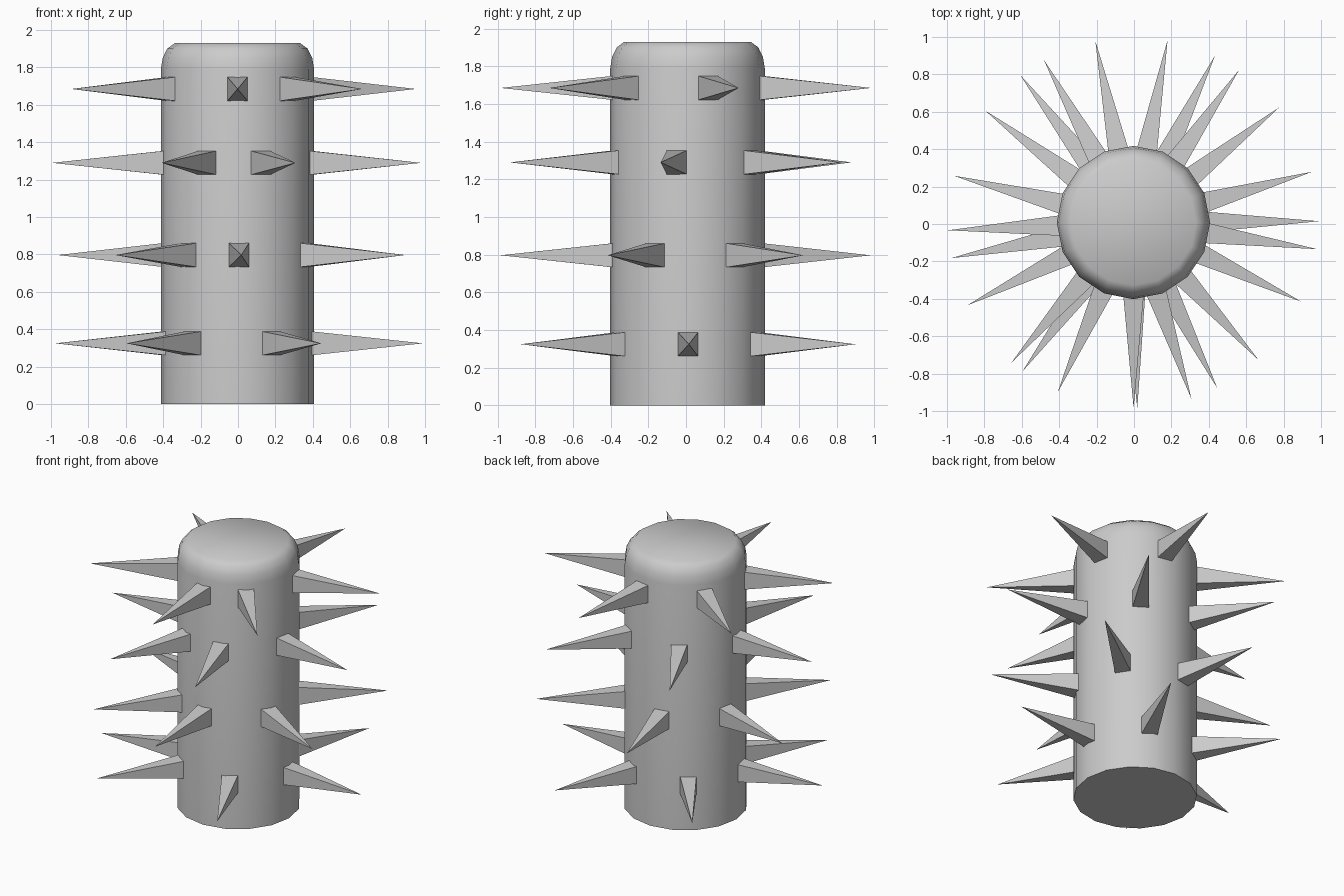
import bpy, bmesh
from math import radians, sin, cos, pi

if "Cube" in bpy.data.objects:
    bpy.data.objects.remove(bpy.data.objects["Cube"])

CX, CY = -0.003, 0.008   # axis of the column
SIDES = 16

# column: 16-sided post with a rounded top, revolved from a profile
profile = [(0.41, 0.0), (0.41, 1.79), (0.40, 1.85), (0.376, 1.90), (0.335, 1.93)]
bm = bmesh.new()
rings = [[bm.verts.new((r * cos(2 * pi * i / SIDES), r * sin(2 * pi * i / SIDES), z))
          for i in range(SIDES)] for r, z in profile]
for a, b in zip(rings, rings[1:]):
    for i in range(SIDES):
        j = (i + 1) % SIDES
        bm.faces.new((a[i], a[j], b[j], b[i]))
bm.faces.new(rings[0][::-1])
bm.faces.new(rings[-1])
mesh = bpy.data.meshes.new("column")
bm.to_mesh(mesh)
bm.free()
column = bpy.data.objects.new("column", mesh)
column.location = (CX, CY, 0)
bpy.context.collection.objects.link(column)
bpy.context.view_layer.objects.active = column
column.select_set(True)
bpy.ops.object.shade_smooth_by_angle(angle=radians(40))

# spike: flat-faced four-sided pyramid pointing along +x, shared by all copies
bm = bmesh.new()
base = [bm.verts.new((0.385, y, z)) for y, z in
        ((-0.055, -0.065), (0.055, -0.065), (0.055, 0.065), (-0.055, 0.065))]
tip = bm.verts.new((0.992, 0, 0))
bm.faces.new(base[::-1])
for i in range(4):
    bm.faces.new((base[i], base[(i + 1) % 4], tip))
bmesh.ops.recalc_face_normals(bm, faces=bm.faces)
spike_mesh = bpy.data.meshes.new("spike")
bm.to_mesh(spike_mesh)
bm.free()

# four rows of six spikes: (height, first angle)
rows = [(0.325, -126.7), (0.797, -88.8), (1.29, -71.8), (1.685, -47.7)]
for r, (z, start) in enumerate(rows):
    for i in range(6):
        spike = bpy.data.objects.new(f"spike_row{r + 1}_{i + 1}", spike_mesh)
        spike.location = (CX, CY, z)
        spike.rotation_euler = (0, 0, radians(start + 63.55 * i))
        bpy.context.collection.objects.link(spike)
